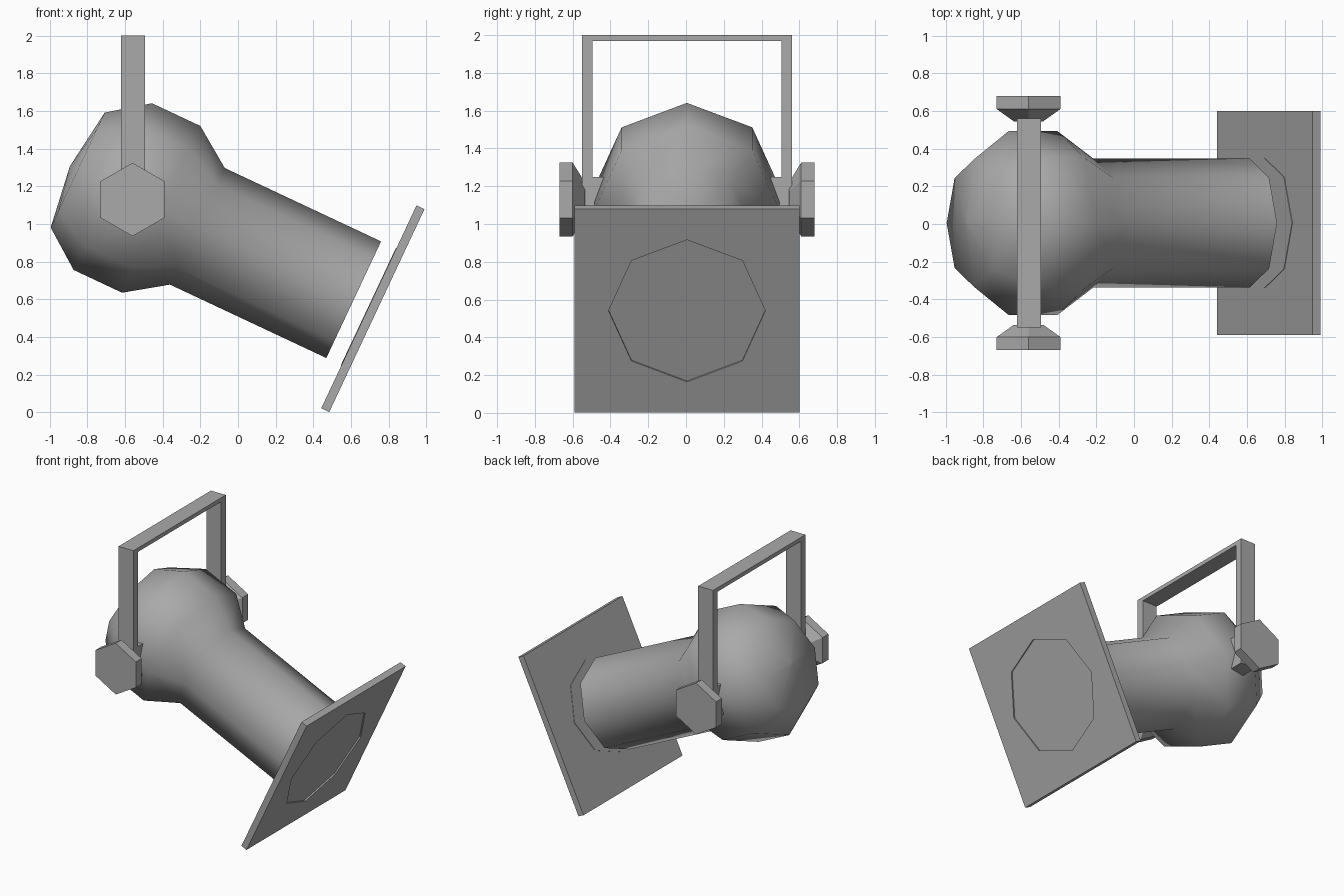
import bpy, bmesh, math
from mathutils import Matrix, Vector

if "Cube" in bpy.data.objects:
    bpy.data.objects.remove(bpy.data.objects["Cube"])

grey = bpy.data.materials.new("mid_grey")
grey.diffuse_color = (0.40, 0.40, 0.40, 1)
grey.use_nodes = True
grey.node_tree.nodes["Principled BSDF"].inputs["Base Color"].default_value = grey.diffuse_color

PIVOT = Vector((-0.56, 0.005, 1.13))
TILT = Matrix.Translation(PIVOT) @ Matrix.Rotation(math.radians(25.15), 4, 'Y')
AXIS = 0.0175                      # lamp axis height above the pivot


def octagon(u, r):
    return [Vector((u, r * math.cos(k * math.pi / 4), AXIS + r * math.sin(k * math.pi / 4)))
            for k in range(8)]


def square(u, h):
    # eight points (corners and side middles) so it bridges to an octagon
    return [Vector((u, h * round(math.cos(k * math.pi / 4)), AXIS + h * round(math.sin(k * math.pi / 4))))
            for k in range(8)]


def hexagon(y, r):
    return [Vector((r * math.sin(k * math.pi / 3), y, r * math.cos(k * math.pi / 3)))
            for k in range(6)]


def finish(name, bm, smooth=None):
    bmesh.ops.remove_doubles(bm, verts=bm.verts, dist=1e-5)
    bmesh.ops.recalc_face_normals(bm, faces=bm.faces)
    me = bpy.data.meshes.new(name)
    bm.to_mesh(me)
    bm.free()
    me.materials.append(grey)
    ob = bpy.data.objects.new(name, me)
    bpy.context.collection.objects.link(ob)
    if smooth:
        bpy.ops.object.select_all(action='DESELECT')
        ob.select_set(True)
        bpy.context.view_layer.objects.active = ob
        bpy.ops.object.shade_smooth_by_angle(angle=math.radians(smooth))
    return ob


def loft(name, rings, matrix, smooth=None):
    bm = bmesh.new()
    loops = [[bm.verts.new(matrix @ p) for p in ring] for ring in rings]
    for a, b in zip(loops, loops[1:]):
        n = len(a)
        for i in range(n):
            bm.faces.new((a[i], a[(i + 1) % n], b[(i + 1) % n], b[i]))
    bm.faces.new(loops[0])
    bm.faces.new(loops[-1])
    return finish(name, bm, smooth)


def add_box(bm, lo, hi):
    lo, hi = Vector(lo), Vector(hi)
    m = Matrix.Translation((lo + hi) / 2) @ Matrix.Diagonal((*(hi - lo), 1))
    bmesh.ops.create_cube(bm, size=1, matrix=m)


# lamp housing: faceted bulb flowing into a straight barrel
profile = [(-0.376, 0.001), (-0.33, 0.337), (-0.124, 0.489), (0.16, 0.489),
           (0.372, 0.342), (1.289, 0.342)]
loft("lamp_housing", [octagon(u, r) for u, r in profile], TILT, smooth=60)

# square filter frame with a recessed front lens and a shallow back disc
loft("filter_frame", [octagon(1.415, 0.415), octagon(1.425, 0.415), square(1.425, 0.595),
                      square(1.378, 0.595), octagon(1.378, 0.345), octagon(1.375, 0.345)], TILT)

# hanging yoke: two arms joined by a thin top bar, bent from one profile
outline = [(-0.555, 1.01), (-0.555, 2.0), (0.555, 2.0), (0.555, 1.01),
           (0.5, 1.01), (0.5, 1.97), (-0.5, 1.97), (-0.5, 1.01)]
bm = bmesh.new()
face = bm.faces.new([bm.verts.new((-0.62, y + PIVOT.y, z)) for y, z in outline])
ext = bmesh.ops.extrude_face_region(bm, geom=[face])
bmesh.ops.translate(bm, vec=(0.125, 0, 0),
                    verts=[v for v in ext["geom"] if isinstance(v, bmesh.types.BMVert)])
finish("yoke", bm)

# pivot blocks and hexagonal clamp knobs on both sides
for side, s in (("front", -1), ("back", 1)):
    bm = bmesh.new()
    y0, y1 = sorted((s * 0.40 + PIVOT.y, s * 0.50 + PIVOT.y))
    add_box(bm, (-0.62, y0, 1.01), (-0.495, y1, 1.25))
    finish(side + "_pivot_block", bm)
    loft(side + "_clamp_knob", [hexagon(s * y, r) for y, r in
                                ((0.54, 0.09), (0.605, 0.195), (0.675, 0.195))],
         Matrix.Translation(PIVOT))
